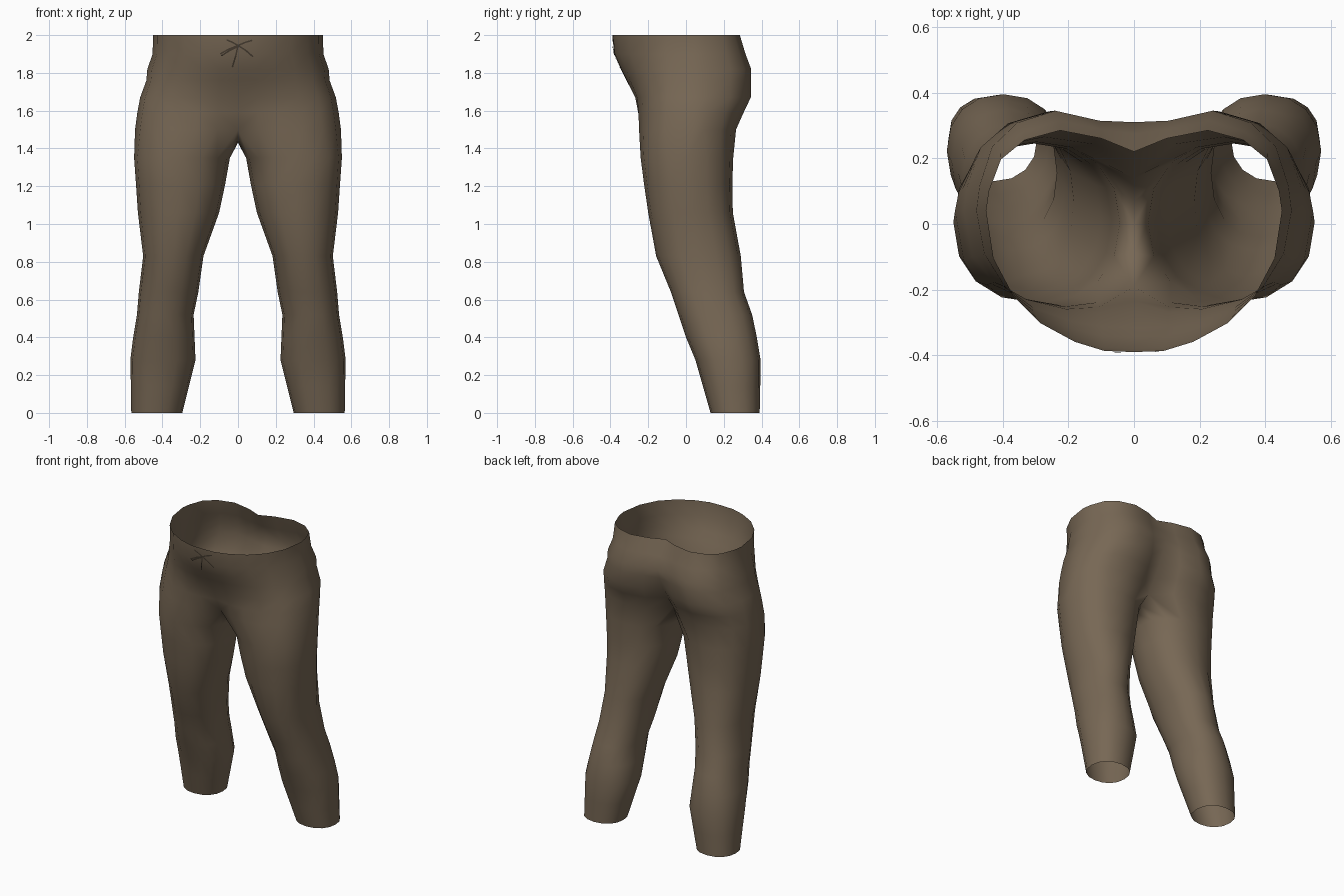
import bpy, bmesh, math
from mathutils import Vector
from mathutils.bvhtree import BVHTree

if "Cube" in bpy.data.objects:
    bpy.data.objects.remove(bpy.data.objects["Cube"])

N = 16          # points around each leg
OPEN = 13       # points of a hip half loop, front centre to back centre

cloth = bpy.data.materials.new("brown cloth")
cloth.diffuse_color = (0.185, 0.137, 0.09, 1)
cloth.use_nodes = True
cloth.node_tree.nodes["Principled BSDF"].inputs["Base Color"].default_value = cloth.diffuse_color
cord_mat = bpy.data.materials.new("dark brown cord")
cord_mat.diffuse_color = (0.06, 0.045, 0.03, 1)
cord_mat.use_nodes = True
cord_mat.node_tree.nodes["Principled BSDF"].inputs["Base Color"].default_value = cord_mat.diffuse_color


def power(v, p):
    return math.copysign(abs(v) ** p, v)


def leg_ring(z, inner, outer, front, back):
    """Rounded-square ring, starting at the inner front corner."""
    cx, cy = (inner + outer) / 2, (front + back) / 2
    rx, ry = (outer - inner) / 2, (back - front) / 2
    pts = []
    for k in range(N):
        a = math.radians(225 + 360 * k / N)
        pts.append((cx + rx * power(math.cos(a), 0.9),
                    cy + ry * power(math.sin(a), 0.9), z))
    return pts


# Width fractions of a hip half loop, and depth fractions of its back part
WIDTH = (0, .2, .4, .63, .82, .95, 1, .98, .9, .74, .5, .22, 0)
BACK = (.25, .64, .88, 1, .9)


def hip_loop(z, outer, front, front_mid, back, back_mid, n):
    pts = []
    mid = 0.04
    for k, w in enumerate(WIDTH):
        if k == 0:
            y = front_mid
        elif k == OPEN - 1:
            y = back_mid
        elif k <= 6:
            y = mid - (mid - front) * (1 - w ** n) ** (1 / n)
            if k == 1:
                y = (y + (front + front_mid) / 2) / 2
        else:
            y = mid + (back - mid) * BACK[k - 7]
        pts.append((w * outer, y, z))
    return pts


# z, inner x, outer x, front y, back y
LEG = [
    (0.00, .295, .565, .13, .39),
    (0.14, .26, .567, .09, .393),
    (0.28, .225, .57, .05, .395),
    (0.40, .23, .555, .0, .375),
    (0.52, .235, .535, -.04, .35),
    (0.64, .21, .525, -.08, .307),
    (0.83, .183, .502, -.158, .29),
    (1.06, .10, .53, -.20, .248),
    (1.21, .068, .54, -.222, .245),
    (1.35, .043, .55, -.24, .25),
]
# z, outer x, front y, front centre y, back y, back centre y, front squareness
HIP = [
    (1.50, .545, -.255, -.19, .265, .14, 3.0),
    (1.59, .533, -.26, -.235, .305, .20, 2.8),
    (1.67, .518, -.27, -.268, .343, .25, 2.6),
    (1.76, .485, -.315, -.315, .345, .29, 2.3),
    (1.82, .48, -.345, -.345, .345, .31, 2.1),
    (1.90, .452, -.38, -.38, .315, .275, 2.1),
    (2.00, .45, -.39, -.39, .285, .22, 2.1),
]
# Crotch seam between the legs, back to front (y, z)
SEAM = ((.07, 1.445), (.0, 1.43), (-.09, 1.445))

# Trousers: one leg flowing into half of the hips, then mirrored
bm = bmesh.new()


def add(pts):
    return [bm.verts.new(p) for p in pts]


def bridge(a, b, closed):
    n = len(a)
    for i in range(n if closed else n - 1):
        j = (i + 1) % n
        bm.faces.new((a[i], a[j], b[j], b[i]))


rings = [add(leg_ring(*row)) for row in LEG]
loops = [add(hip_loop(*row)) for row in HIP]
rings.append(loops[0] + add([(0, y, z) for y, z in SEAM]))
for a, b in zip(rings, rings[1:]):
    bridge(a, b, True)
for a, b in zip(loops, loops[1:]):
    bridge(a, b, False)
for f in bm.faces:
    f.smooth = True
bm.normal_update()
tree = BVHTree.FromBMesh(bm)
mesh = bpy.data.meshes.new("trousers")
bm.to_mesh(mesh)
bm.free()
mesh.materials.append(cloth)
trousers = bpy.data.objects.new("trousers", mesh)
bpy.context.collection.objects.link(trousers)
mirror = trousers.modifiers.new("mirror", 'MIRROR')
mirror.use_axis[0] = True
mirror.merge_threshold = 0.001


# Drawstring bow: thin strips laid on the front of the waistband
def on_front(x, z):
    hit = tree.ray_cast(Vector((max(abs(x), 1e-4), -2, z)), Vector((0, 1, 0)))[0]
    return Vector((x, (hit.y if hit else -.39) - .005, z))


STRANDS = (
    ((0, 1.945), (-.05, 1.925), (-.095, 1.9), (-.085, 1.892), (-.05, 1.915), (0, 1.94)),
    ((0, 1.945), (.04, 1.92), (.08, 1.885)),
    ((0, 1.945), (.04, 1.962), (.075, 1.972)),
    ((0, 1.945), (-.03, 1.962), (-.06, 1.975)),
    ((0, 1.945), (-.012, 1.89), (-.03, 1.83)),
)
bm = bmesh.new()
for strand in STRANDS:
    pairs = []
    for i, (x, z) in enumerate(strand):
        x0, z0 = strand[max(i - 1, 0)]
        x1, z1 = strand[min(i + 1, len(strand) - 1)]
        side = Vector((z1 - z0, x0 - x1)).normalized() * 0.004
        pairs.append([bm.verts.new(on_front(x + s * side.x, z + s * side.y))
                      for s in (-1, 1)])
    for a, b in zip(pairs, pairs[1:]):
        bm.faces.new((a[0], a[1], b[1], b[0]))
bmesh.ops.recalc_face_normals(bm, faces=bm.faces)
for f in bm.faces:
    f.normal_update()
    if f.normal.y > 0:
        f.normal_flip()
mesh = bpy.data.meshes.new("drawstring_bow")
bm.to_mesh(mesh)
bm.free()
mesh.materials.append(cord_mat)
bow = bpy.data.objects.new("drawstring_bow", mesh)
bpy.context.collection.objects.link(bow)
